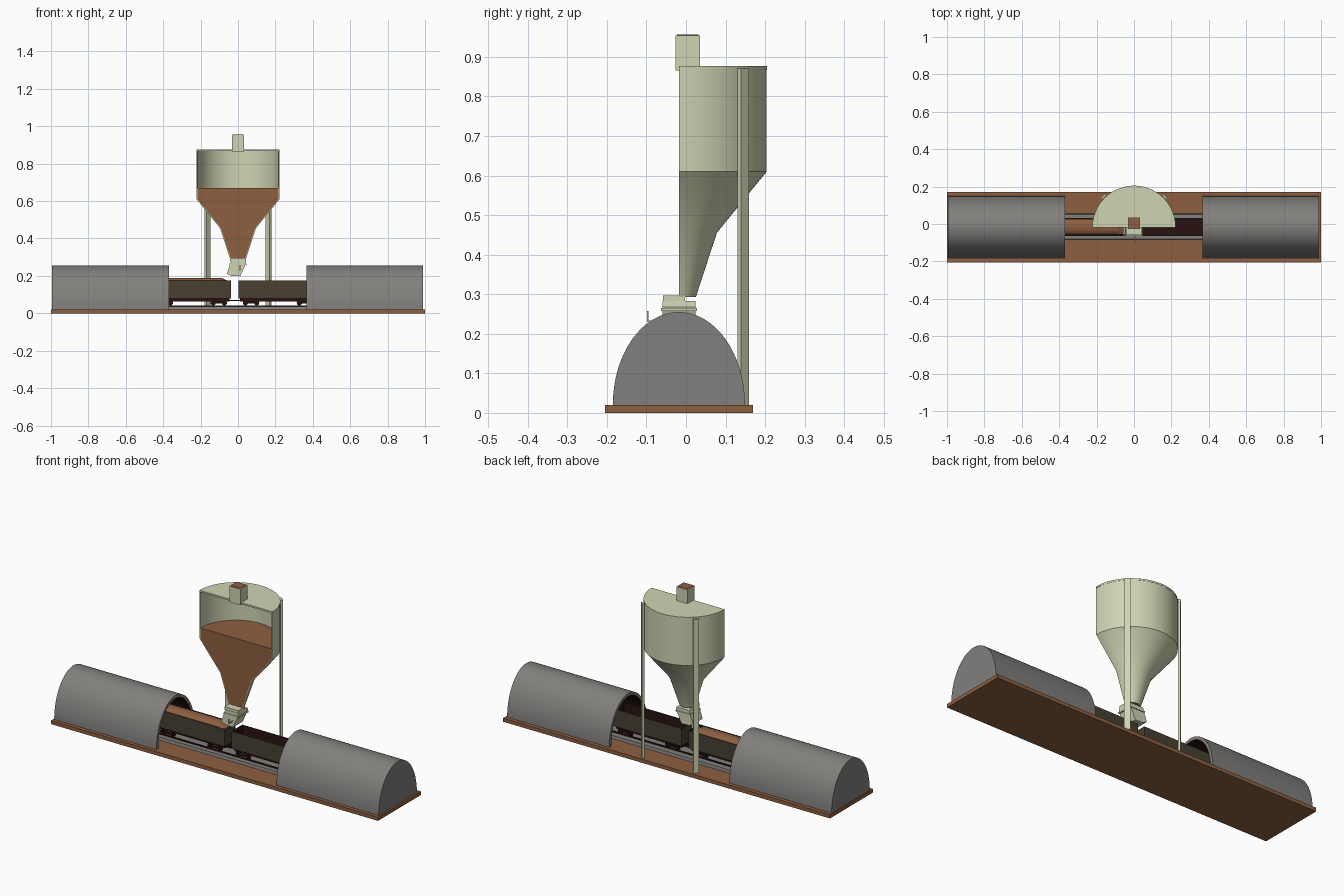
import bpy, bmesh, math
from mathutils import Matrix, Vector

cube = bpy.data.objects.get("Cube")
if cube:
    bpy.data.objects.remove(cube, do_unlink=True)

CY = -0.018  # centre line of the track, tunnels and silo


def material(name, rgb):
    m = bpy.data.materials.new(name)
    m.use_nodes = True
    m.diffuse_color = (*rgb, 1)
    m.node_tree.nodes["Principled BSDF"].inputs["Base Color"].default_value = (*rgb, 1)
    return m


PALE = material("pale green paint", (0.62, 0.66, 0.45))
BROWN = material("brown earth", (0.27, 0.115, 0.052))
GREY = material("concrete grey", (0.22, 0.215, 0.205))
DARK = material("dark olive wagon", (0.065, 0.052, 0.032))
BLACK = material("dark maroon", (0.02, 0.006, 0.005))


def finish(name, bm, *mats, smooth=True):
    bmesh.ops.recalc_face_normals(bm, faces=bm.faces)
    me = bpy.data.meshes.new(name)
    bm.to_mesh(me)
    bm.free()
    for m in mats:
        me.materials.append(m)
    if smooth:
        me.shade_smooth()
        me.set_sharp_from_angle(angle=math.radians(30))
    ob = bpy.data.objects.new(name, me)
    bpy.context.collection.objects.link(ob)
    return ob


def box(name, x, y, z, mat, turn=0):
    """Box from (min, max) pairs, turned about its own upright axis."""
    bm = bmesh.new()
    mid = Vector([sum(r) / 2 for r in (x, y, z)])
    size = [r[1] - r[0] for r in (x, y, z)]
    bmesh.ops.create_cube(bm, size=1, matrix=Matrix.Translation(mid)
                          @ Matrix.Rotation(turn, 4, 'Z') @ Matrix.Diagonal((*size, 1)))
    return finish(name, bm, mat, smooth=False)


def prism(points, a, b, place):
    """Extrude a 2D outline between a and b; place maps (u, v, depth) to xyz."""
    bm = bmesh.new()
    ends = [[bm.verts.new(place(u, v, d)) for u, v in points] for d in (a, b)]
    for ring in ends:
        bm.faces.new(ring)
    n = len(points)
    for i in range(n):
        j = (i + 1) % n
        bm.faces.new((ends[0][i], ends[0][j], ends[1][j], ends[1][i]))
    return bm


def along_x(u, v, d):
    return (d, u, v)


def along_y(u, v, d):
    return (u, d, v)


def arch(half, height, base, n=32):
    return [(CY + half * math.cos(math.pi * i / n), base + height * math.sin(math.pi * i / n))
            for i in range(n + 1)]


def half_lathe(name, profile, mat, n=40):
    """Turn a closed (radius, z) outline through the rear half circle."""
    bm = bmesh.new()
    rings = [[bm.verts.new((r * math.cos(math.pi * i / n), CY + r * math.sin(math.pi * i / n), z))
              for r, z in profile] for i in range(n + 1)]
    bm.faces.new(rings[0])
    bm.faces.new(rings[-1])
    k = len(profile)
    for a, b in zip(rings, rings[1:]):
        for i in range(k):
            j = (i + 1) % k
            bm.faces.new((a[i], a[j], b[j], b[i]))
    bmesh.ops.remove_doubles(bm, verts=bm.verts, dist=1e-5)
    return finish(name, bm, mat)


# Ground and track
box("ground", (-1, 1), (-0.205, 0.17), (0, 0.02), BROWN)
bed = [(CY - 0.066, 0.02), (CY + 0.073, 0.02), (CY + 0.07, 0.036), (CY - 0.063, 0.036)]
finish("track_bed", prism(bed, -0.97, 0.97, along_x), GREY, smooth=False)
for side, s in (("front", -1), ("rear", 1)):
    y = CY + s * 0.034
    box(side + "_rail", (-0.97, 0.97), (y - 0.003, y + 0.003), (0.036, 0.043), BLACK)

# Tunnels with dark lining and closed outer ends
for side, inner, outer in (("right", -0.37, -0.995), ("left", 0.365, 0.99)):
    shell = arch(0.167, 0.235, 0.02) + arch(0.15, 0.218, 0.02)[::-1]
    bm = prism(shell, inner, outer, along_x)
    bmesh.ops.recalc_face_normals(bm, faces=bm.faces)
    for f in bm.faces:
        c = f.calc_center_median()
        radial = Vector((0, c.y - CY, c.z - 0.02))
        if abs(f.normal.x) < 0.5 and f.normal.dot(radial) < -0.001:
            f.material_index = 1
    finish(side + "_tunnel", bm, GREY, BLACK)
    step = math.copysign(0.012, inner)
    finish(side + "_tunnel_end", prism(arch(0.166, 0.234, 0.02), outer - step, outer, along_x), GREY)


# Open wagons with underframe, bogies and wheels
def wagon(name, x0, x1):
    bm = bmesh.new()
    size = (x1 - x0, 0.096, 0.096)
    bmesh.ops.create_cube(bm, size=1, matrix=Matrix.Translation(((x0 + x1) / 2, CY + 0.003, 0.127))
                          @ Matrix.Diagonal((*size, 1)))
    bmesh.ops.recalc_face_normals(bm, faces=bm.faces)
    top = max(bm.faces, key=lambda f: f.calc_center_median().z)
    bmesh.ops.inset_region(bm, faces=[top], thickness=0.005)
    floor = bmesh.ops.extrude_discrete_faces(bm, faces=[top])["faces"][0]
    bmesh.ops.translate(bm, verts=floor.verts, vec=(0, 0, -0.08))
    floor.material_index = 1
    for e in floor.edges:
        for f in e.link_faces:
            f.material_index = 1
    finish(name + "_body", bm, DARK, BLACK, smooth=False)
    box(name + "_underframe", (x0 + 0.008, x1 - 0.008), (CY - 0.03, CY + 0.036), (0.062, 0.079), BLACK)
    for b, bx in enumerate((x0 + 0.066, x1 - 0.066)):
        for s in (-1, 1):
            y = CY + s * 0.04
            box(f"{name}_bogie_frame_{b}_{s}", (bx - 0.042, bx + 0.042), (y - 0.003, y + 0.003),
                (0.052, 0.064), BLACK)
        for w in (-0.03, 0.03):
            for s in (-1, 1):
                bm = bmesh.new()
                bmesh.ops.create_cone(bm, cap_ends=True, segments=16, radius1=0.014, radius2=0.014,
                                      depth=0.007, matrix=Matrix.Translation((bx + w, CY + s * 0.033, 0.056))
                                      @ Matrix.Rotation(math.pi / 2, 4, 'X'))
                finish(f"{name}_wheel", bm, BLACK)
            box(name + "_axle", (bx + w - 0.003, bx + w + 0.003), (CY - 0.033, CY + 0.033),
                (0.053, 0.059), BLACK)


wagon("full_wagon", -0.457, -0.037)
wagon("empty_wagon", 0.004, 0.424)
box("coupling", (-0.045, 0.012), (CY - 0.003, CY + 0.003), (0.066, 0.072), BLACK)

# Heaped load, sloping down at the end under the chute
heap = [(y + 0.003, z) for y, z in arch(0.042, 0.024, 0.165, 12)]
finish("wagon_load", prism(heap, -0.45, -0.085, along_x), BROWN)
bm = prism(heap, -0.085, -0.044, along_x)
for v in bm.verts:
    if v.co.x > -0.05:
        v.co.z = 0.165 + (v.co.z - 0.165) * 0.1
finish("wagon_load_slope", bm, BROWN)

# Cut-away silo: wall, grain and lid
wall = [(0.222, 0.872), (0.222, 0.61), (0.096, 0.455), (0.043, 0.293)]
inside = [(r - 0.005, z) for r, z in wall]
half_lathe("silo_wall", wall + inside[::-1], PALE)
half_lathe("silo_grain", [(0, 0.67), (0.217, 0.67)] + inside[1:] + [(0, 0.293)], BROWN)
half_lathe("silo_lid", [(0, 0.868), (0.223, 0.868), (0.223, 0.877), (0, 0.877)], PALE)

# Filling inlet on the lid
box("inlet", (-0.033, 0.033), (-0.027, 0.035), (0.866, 0.954), PALE)
box("inlet_grain", (-0.029, 0.029), (-0.023, 0.031), (0.951, 0.956), BROWN)

# Legs set against the wall
for side, s in (("right", -1), ("left", 1)):
    x = s * 0.163
    box(side + "_leg", (x - 0.015, x + 0.015), (0.139, 0.151), (0.02, 0.87), PALE, turn=-s * math.pi / 4)

# Loading chute leaning towards the full wagon
chute = [(-0.036, 0.283), (0.042, 0.283), (0.044, 0.27), (0.012, 0.198), (-0.035, 0.2), (-0.06, 0.212)]
finish("chute", prism(chute, CY - 0.042, CY + 0.042, along_y), PALE, smooth=False)
box("chute_collar", (-0.042, 0.042), (-0.058, -0.003), (0.28, 0.297), PALE)
box("chute_flange", (-0.046, 0.046), (CY - 0.045, CY + 0.046), (0.258, 0.265), PALE)
box("chute_lever", (0.008, 0.012), (-0.099, CY), (0.23, 0.234), PALE)
box("chute_handle", (0.007, 0.013), (-0.099, -0.095), (0.23, 0.257), PALE)
